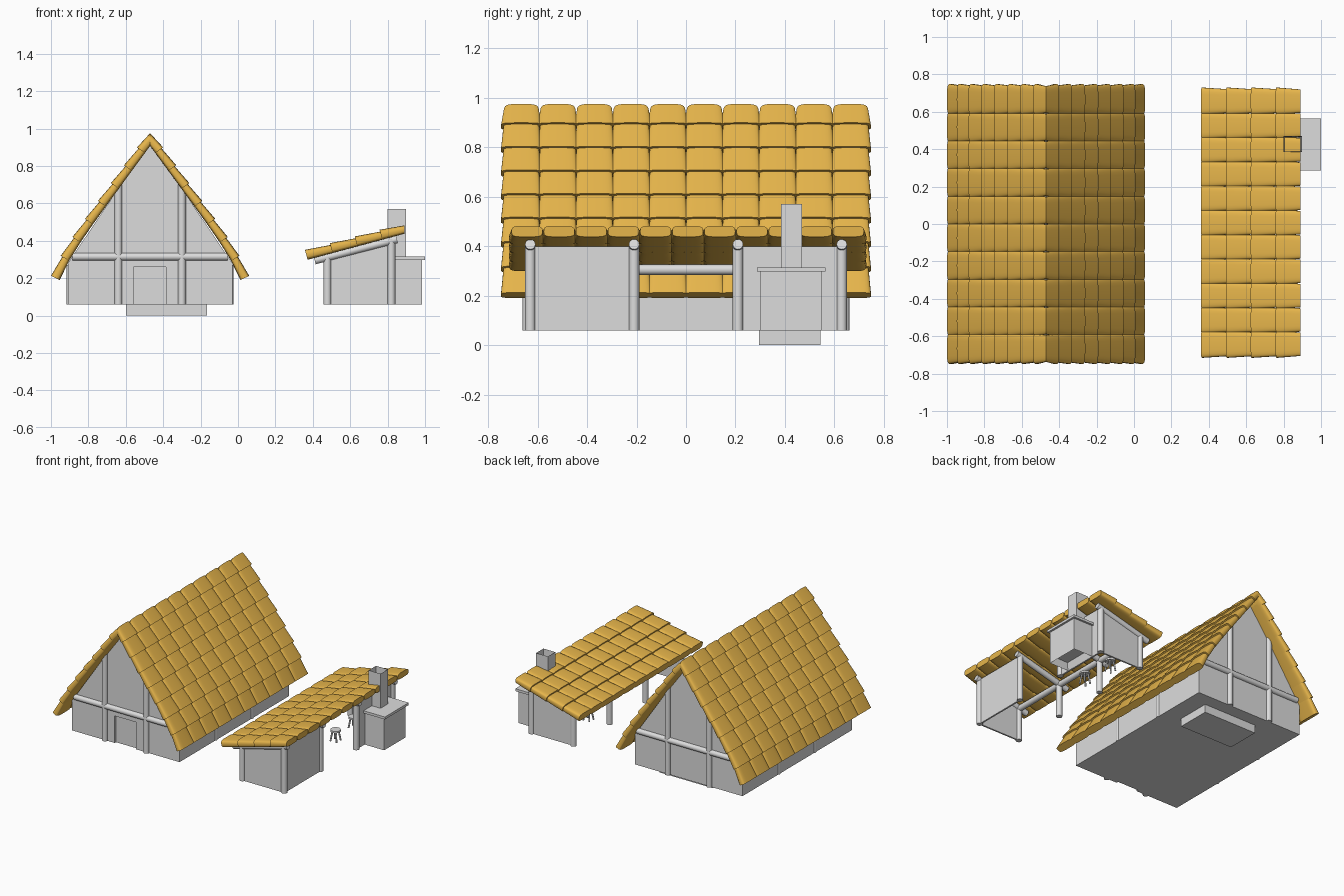
import bpy, bmesh, math
from mathutils import Vector

if "Cube" in bpy.data.objects:
    bpy.data.objects.remove(bpy.data.objects["Cube"], do_unlink=True)


def material(name, colour):
    m = bpy.data.materials.new(name)
    m.use_nodes = True
    m.diffuse_color = (*colour, 1)
    m.node_tree.nodes["Principled BSDF"].inputs["Base Color"].default_value = (*colour, 1)
    return m


GREY = material("pale grey", (0.72, 0.72, 0.72))
GOLD = material("golden thatch", (0.79, 0.46, 0.07))
FLOOR = 0.06


def finish(name, bm, mat, smooth=False):
    bmesh.ops.recalc_face_normals(bm, faces=bm.faces)
    mesh = bpy.data.meshes.new(name)
    bm.to_mesh(mesh)
    bm.free()
    mesh.materials.append(mat)
    ob = bpy.data.objects.new(name, mesh)
    bpy.context.collection.objects.link(ob)
    if smooth:
        bpy.ops.object.select_all(action='DESELECT')
        ob.select_set(True)
        bpy.context.view_layer.objects.active = ob
        bpy.ops.object.shade_smooth_by_angle(angle=math.radians(45))
    return ob


def add_box(bm, lo, hi):
    for v in bmesh.ops.create_cube(bm, size=1)["verts"]:
        v.co = [lo[i] + (v.co[i] + 0.5) * (hi[i] - lo[i]) for i in range(3)]


def box(name, lo, hi):
    bm = bmesh.new()
    add_box(bm, lo, hi)
    return finish(name, bm, GREY)


def slab(name, outline, y0, y1):
    """Extrude an outline in x and z along y."""
    bm = bmesh.new()
    face = bm.faces.new([bm.verts.new((x, y0, z)) for x, z in outline])
    moved = bmesh.ops.extrude_face_region(bm, geom=[face])["geom"]
    bmesh.ops.translate(bm, vec=(0, y1 - y0, 0),
                        verts=[g for g in moved if isinstance(g, bmesh.types.BMVert)])
    return finish(name, bm, GREY)


def poles(name, spans, r=0.021):
    """Round timbers between pairs of points."""
    bm = bmesh.new()
    for a, b in spans:
        a, b = Vector(a), Vector(b)
        rod = bmesh.ops.create_cone(bm, cap_ends=True, segments=16, radius1=r,
                                    radius2=r, depth=(b - a).length)["verts"]
        turn = (b - a).to_track_quat('Z', 'Y')
        for v in rod:
            v.co = turn @ v.co + (a + b) / 2
    return finish(name, bm, GREY, True)


def soft(value, power):
    return math.copysign(abs(value) ** power, value)


def section(half, height, n=24):
    """Cushion shaped tile section as offsets across and up."""
    angles = [2 * math.pi * i / n for i in range(n)]
    return [(half * soft(math.cos(t), 0.5), height / 2 * (1 + soft(math.sin(t), 0.5)))
            for t in angles]


def tiled_roof(name, top, bottom, rows, pitch, courses, y_mid, thick, bow):
    """Courses of tapered tiles down a slope that bows outwards near the eave."""
    top, bottom = Vector((top[0], 0, top[1])), Vector((bottom[0], 0, bottom[1]))
    slope = (bottom - top).normalized()
    out = Vector((-slope.z, 0, slope.x))
    if out.z < 0:
        out = -out

    def outer(t):
        return top.lerp(bottom, t) + out * bow * t * (1 - t ** 6)

    bm = bmesh.new()
    for c in range(courses):
        start, end = outer(c / courses), outer((c + 1) / courses)
        down = (end - start).normalized()
        up = Vector((-down.z, 0, down.x))
        if up.z < 0:
            up = -up
        for r in range(rows):
            y = y_mid + (r - (rows - 1) / 2) * pitch
            rings = []
            for point, half, height in ((start - down * 0.02, 0.48, 0.78), (end, 0.56, 1)):
                ring = []
                for a, b in section(half * pitch, height * thick):
                    p = point + up * (b - thick)
                    over = (top.x - p.x) / down.x
                    if over > 0:  # mitre at the ridge
                        p += down * over
                    ring.append(bm.verts.new(p + Vector((0, y + a, 0))))
                rings.append(ring)
            n = len(rings[0])
            for i in range(n):
                j = (i + 1) % n
                bm.faces.new((rings[0][i], rings[0][j], rings[1][j], rings[1][i]))
            for ring in rings:
                bm.faces.new(ring)
    return finish(name, bm, GOLD, True)


# House: gabled body, front skin with a door recess, foundation block
MID, HALF, END = -0.47, 0.44, 0.64
EAVE, PEAK = 0.28, 0.93
gable = [(MID + HALF, FLOOR), (MID + HALF, EAVE), (MID, PEAK),
         (MID - HALF, EAVE), (MID - HALF, FLOOR)]
door = [(MID - 0.09, FLOOR), (MID - 0.09, 0.26), (MID + 0.085, 0.26), (MID + 0.085, FLOOR)]
slab("house_body", gable, -END + 0.015, END)
slab("house_front_wall", gable + door, -END, -END + 0.015)
box("foundation_block", (-0.6, 0.295, 0), (-0.165, 0.545, FLOOR))

# House timbers on the gables and long walls
spans = []
for y in (-END, END):
    spans.append(((MID - 0.415, y, 0.315), (MID + 0.415, y, 0.315)))
    for x in (MID - 0.17, MID + 0.17):
        spans.append(((x, y, FLOOR), (x, y, 0.71)))
for x in (MID - HALF + 0.015, MID + HALF - 0.015):
    for y in (-0.21, 0.21):
        spans.append(((x, y, FLOOR), (x, y, 0.27)))
poles("house_timbers", spans)

# House roof slopes
for side, word in ((1, "left"), (-1, "right")):
    tiled_roof("house_roof_" + word, (MID, 0.995), (MID + side * 0.53, 0.213),
               10, 0.148, 8, 0, 0.052, 0.035)

# Workshop frame
IN, OUT = 0.478, 0.82
spans = [((IN, -0.63, 0.305), (IN, 0.63, 0.305))]
for y in (-0.63, -0.21, 0.21, 0.63):
    spans += [((IN, y, FLOOR), (IN, y, 0.31)), ((OUT, y, FLOOR), (OUT, y, 0.41)),
              ((0.41, y, 0.295), (0.85, y, 0.408))]
poles("workshop_frame", spans)

# Workshop walls
for side, word in ((1, "back"), (-1, "front")):
    y = side * 0.63
    slab("workshop_wall_" + word,
         [(IN, FLOOR), (OUT, FLOOR), (OUT, 0.4), (IN, 0.31)], y - 0.006, y + 0.006)
    lo, hi = sorted((side * 0.21, y))
    box("workshop_side_wall_" + word, (OUT - 0.006, lo, FLOOR), (OUT + 0.006, hi, 0.4))

# Workshop roof
tiled_roof("workshop_roof", (0.89, 0.495), (0.358, 0.352), 11, 0.13, 4, 0.007, 0.055, 0)

# Forge with a hollow underside, and its top slab
bm = bmesh.new()
add_box(bm, (0.83, 0.3, FLOOR), (0.985, 0.55, 0.3))
bm.normal_update()
under = min(bm.faces, key=lambda f: f.calc_center_median().z)
bmesh.ops.inset_individual(bm, faces=[under], thickness=0.02)
bmesh.ops.translate(bm, verts=under.verts[:], vec=(0, 0, 0.05))
finish("forge", bm, GREY)
box("forge_top", (0.825, 0.287, 0.297), (1.0, 0.565, 0.315))

# Chimney with an open flue
bm = bmesh.new()
add_box(bm, (0.8, 0.384, 0.3), (0.897, 0.47, 0.57))
bm.normal_update()
mouth = max(bm.faces, key=lambda f: f.calc_center_median().z)
bmesh.ops.inset_individual(bm, faces=[mouth], thickness=0.01)
bmesh.ops.translate(bm, verts=mouth.verts[:], vec=(0, 0, -0.2))
finish("chimney", bm, GREY)

# Two small stools beside the forge
for n, (x, y) in enumerate(((0.63, 0.24), (0.61, 0.48))):
    poles(f"stool_seat_{n}", [((x, y, 0.13), (x, y, 0.143))], 0.036)
    legs = []
    for k in range(4):
        a = math.pi / 4 + k * math.pi / 2
        dx, dy = math.cos(a), math.sin(a)
        legs.append(((x + dx * 0.035, y + dy * 0.035, FLOOR), (x + dx * 0.02, y + dy * 0.02, 0.135)))
    poles(f"stool_legs_{n}", legs, 0.006)
